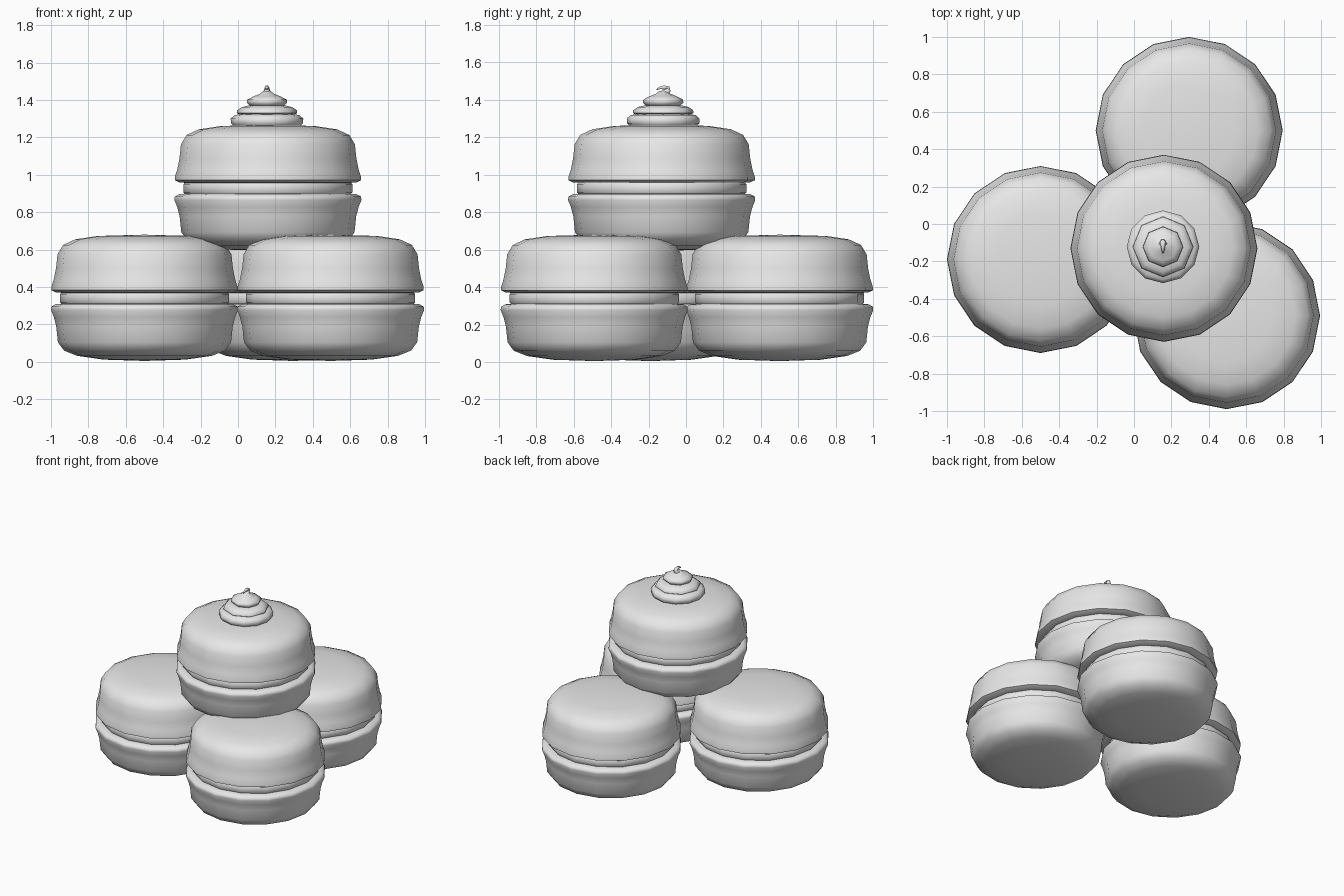
import bpy, bmesh, math

if "Cube" in bpy.data.objects:
    bpy.data.objects.remove(bpy.data.objects["Cube"])

grey = bpy.data.materials.new("plain grey")
grey.diffuse_color = (0.8, 0.8, 0.8, 1)
grey.use_nodes = True
grey.node_tree.nodes["Principled BSDF"].inputs["Base Color"].default_value = grey.diffuse_color


def finish(ob, angle):
    ob.data.materials.append(grey)
    bpy.ops.object.select_all(action='DESELECT')
    bpy.context.view_layer.objects.active = ob
    ob.select_set(True)
    bpy.ops.object.shade_smooth_by_angle(angle=math.radians(angle))


def lathe(name, profile, sides, loc, angle=60):
    """Turn an (r, z) profile, listed bottom to top, around the z axis."""
    bm = bmesh.new()
    rings = []
    for r, z in profile:
        if r == 0:
            rings.append([bm.verts.new((0, 0, z))] * sides)
        else:
            rings.append([bm.verts.new((r * math.cos(2 * math.pi * i / sides),
                                        r * math.sin(2 * math.pi * i / sides), z))
                          for i in range(sides)])
    for a, b in zip(rings, rings[1:]):
        for i in range(sides):
            j = (i + 1) % sides
            corners = list(dict.fromkeys((a[i], a[j], b[j], b[i])))
            bm.faces.new(corners)
    bmesh.ops.recalc_face_normals(bm, faces=bm.faces)
    me = bpy.data.meshes.new(name)
    bm.to_mesh(me)
    bm.free()
    ob = bpy.data.objects.new(name, me)
    bpy.context.collection.objects.link(ob)
    ob.location = loc
    finish(ob, angle)


LOWER = [(0, 0.005), (0.22, 0.012), (0.36, 0.032), (0.43, 0.06), (0.463, 0.105),
         (0.472, 0.19), (0.485, 0.24), (0.5, 0.277), (0.498, 0.295),
         (0.475, 0.308), (0.43, 0.312), (0, 0.312)]
FILLING = [(0, 0.305), (0.44, 0.305), (0.452, 0.318), (0.452, 0.362), (0.44, 0.375), (0, 0.375)]
UPPER = [(0, 0.368), (0.43, 0.368), (0.475, 0.372), (0.498, 0.383), (0.498, 0.4),
         (0.485, 0.44), (0.473, 0.5), (0.465, 0.575), (0.435, 0.625), (0.37, 0.655),
         (0.25, 0.673), (0, 0.68)]

# Four biscuits: three on the ground, one stacked on top
for place, loc in {"left": (-0.5, -0.19, 0), "back": (0.295, 0.5, 0),
                   "front": (0.495, -0.49, 0), "top": (0.16, -0.13, 0.588)}.items():
    lathe(place + "_lower_shell", LOWER, 16, loc)
    lathe(place + "_filling", FILLING, 16, loc)
    lathe(place + "_upper_shell", UPPER, 16, loc)

# Piped cream tiers
CX, CY = 0.155, -0.122
lathe("cream_base_tier", [(0, 1.25), (0.17, 1.252), (0.193, 1.275), (0.194, 1.3),
                          (0.175, 1.318), (0.14, 1.325), (0, 1.325)], 12, (CX, CY, 0))
lathe("cream_middle_tier", [(0, 1.315), (0.14, 1.318), (0.162, 1.33), (0.16, 1.345),
                            (0.135, 1.362), (0.1, 1.37), (0, 1.37)], 8, (CX, CY, 0))
lathe("cream_top_tier", [(0, 1.36), (0.09, 1.368), (0.108, 1.385), (0.106, 1.402),
                         (0.075, 1.418), (0.04, 1.432), (0.02, 1.447), (0, 1.45)],
      8, (CX, CY, 0))

# Curled tip, hooking toward the front
curve = bpy.data.curves.new("cream_tip", 'CURVE')
curve.dimensions = '3D'
curve.bevel_depth = 0.03
curve.bevel_resolution = 1
curve.use_fill_caps = True
path = [(-0.005, 1.41, 1.2), (0.01, 1.435, 0.85), (0.026, 1.452, 0.55),
        (0.024, 1.463, 0.45), (0.005, 1.467, 0.4), (-0.02, 1.463, 0.25),
        (-0.035, 1.455, 0.1)]
spline = curve.splines.new('POLY')
spline.points.add(len(path) - 1)
for p, (y, z, r) in zip(spline.points, path):
    p.co = (CX, CY + y, z, 1)
    p.radius = r
tip = bpy.data.objects.new("cream_tip", curve)
bpy.context.collection.objects.link(tip)
bpy.ops.object.select_all(action='DESELECT')
bpy.context.view_layer.objects.active = tip
tip.select_set(True)
bpy.ops.object.convert(target='MESH')
finish(bpy.context.view_layer.objects.active, 60)
